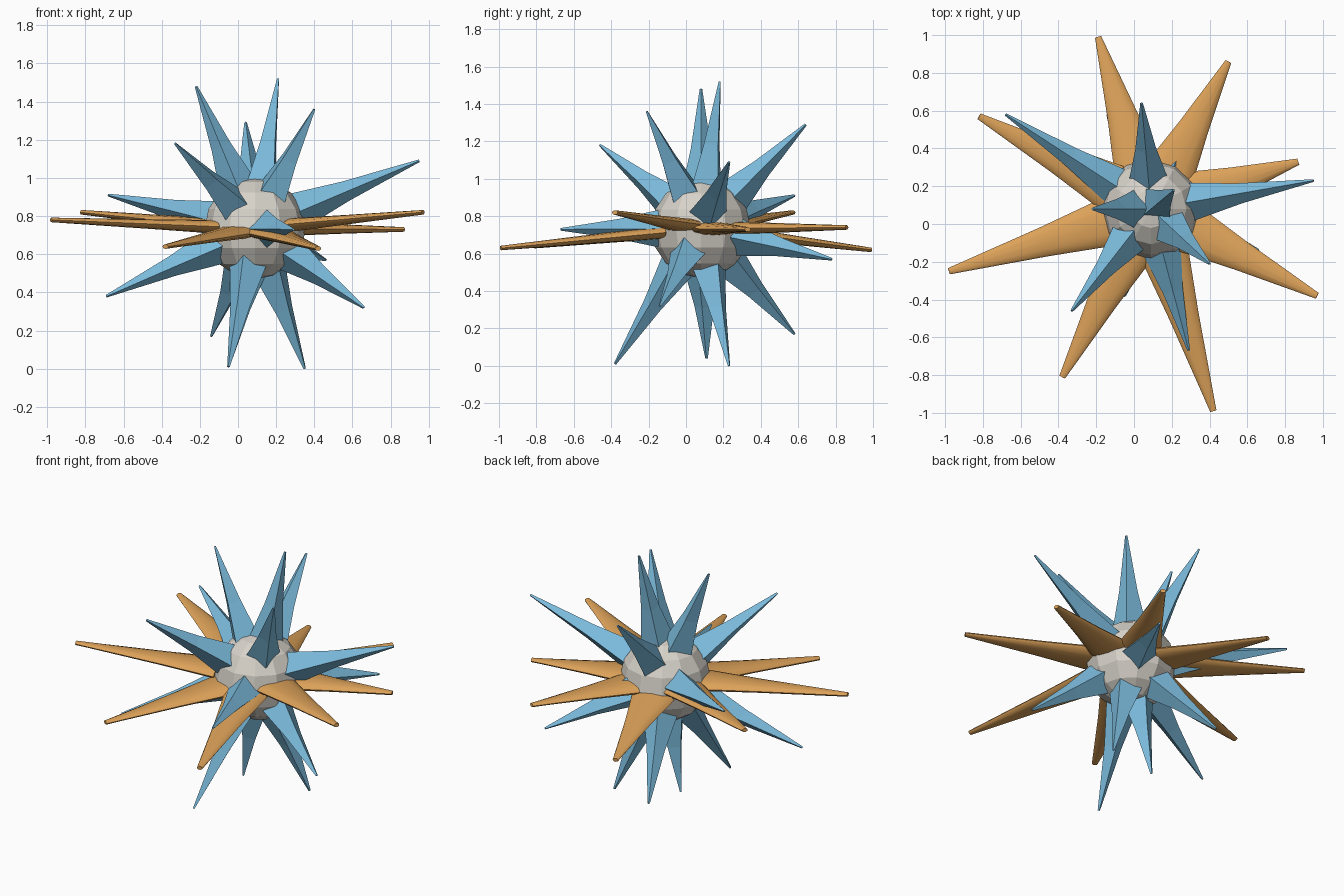
import bpy, bmesh, math
from mathutils import Vector, Matrix

cube = bpy.data.objects.get("Cube")
if cube:
    bpy.data.objects.remove(cube, do_unlink=True)

CENTRE = Vector((0.09, 0.08, 0.735))
RADIUS = 0.265


def material(name, rgb):
    mat = bpy.data.materials.new(name)
    mat.use_nodes = True
    colour = (*rgb, 1)
    mat.diffuse_color = colour
    mat.node_tree.nodes["Principled BSDF"].inputs["Base Color"].default_value = colour
    return mat


stone = material("warm grey", (0.68, 0.65, 0.59))
blue = material("sky blue", (0.20, 0.50, 0.72))
orange = material("amber", (0.72, 0.36, 0.10))


def finish(bm, name, mat, smooth=False):
    bmesh.ops.recalc_face_normals(bm, faces=bm.faces)
    mesh = bpy.data.meshes.new(name)
    bm.to_mesh(mesh)
    bm.free()
    mesh.materials.append(mat)
    obj = bpy.data.objects.new(name, mesh)
    bpy.context.collection.objects.link(obj)
    if smooth:
        bpy.ops.object.select_all(action="DESELECT")
        obj.select_set(True)
        bpy.context.view_layer.objects.active = obj
        bpy.ops.object.shade_smooth_by_angle(angle=math.radians(50))
    return obj


def tapered(name, tip, start, sides, profile, mat, smooth=False):
    """Spike from the core to its tip; profile rows are (fraction, half width, half depth)."""
    tip = Vector(tip)
    out = (tip - CENTRE).normalized()
    across = Vector((0, 0, 1)).cross(out).normalized()
    upward = out.cross(across)
    base = CENTRE + out * start
    bm = bmesh.new()
    rings = []
    for t, wide, deep in profile:
        mid = base.lerp(tip, t)
        ring = []
        for i in range(sides):
            a = math.tau * i / sides
            ring.append(bm.verts.new(mid + across * wide * math.cos(a) + upward * deep * math.sin(a)))
        rings.append(ring)
    for low, high in zip(rings, rings[1:]):
        for i in range(sides):
            j = (i + 1) % sides
            bm.faces.new((low[i], low[j], high[j], high[i]))
    bm.faces.new(rings[0])
    bm.faces.new(rings[-1])
    finish(bm, name, mat, smooth)


# Faceted core
bm = bmesh.new()
bmesh.ops.create_uvsphere(bm, u_segments=12, v_segments=8, radius=RADIUS,
                          matrix=Matrix.Translation(CENTRE))
finish(bm, "core", stone)

# Four-sided spikes all around
spike_tips = [
    (0.21, 0.18, 1.52), (-0.22, 0.08, 1.48), (0.40, -0.21, 1.36),
    (0.04, 0.64, 1.29), (-0.33, -0.46, 1.18), (0.95, 0.23, 1.09),
    (-0.68, 0.58, 0.91), (0.29, -0.67, 0.73), (0.46, 0.78, 0.57),
    (0.66, -0.14, 0.32), (-0.69, -0.20, 0.38), (0.35, 0.23, 0.0),
    (-0.14, 0.58, 0.17), (-0.05, -0.38, 0.01), (-0.04, 0.11, 0.04),
]
spike_profile = [(0, 0.1, 0.1), (0.4, 0.054, 0.054), (1, 0.007, 0.007)]
for n, tip in enumerate(spike_tips, 1):
    tapered(f"spike_{n}", tip, 0.235, 4, spike_profile, blue)

# Flattened rays around the middle
ray_tips = [
    (-0.19, 0.99, 0.62), (0.50, 0.86, 0.74), (0.87, 0.33, 0.73),
    (0.97, -0.38, 0.82), (0.42, -0.99, 0.63), (-0.38, -0.81, 0.64),
    (-0.98, -0.25, 0.78), (-0.82, 0.57, 0.82),
]
ray_profile = [(0, 0.13, 0.035), (0.4, 0.08, 0.025), (1, 0.017, 0.012)]
for n, tip in enumerate(ray_tips, 1):
    tapered(f"ray_{n}", tip, 0.235, 12, ray_profile, orange, smooth=True)
